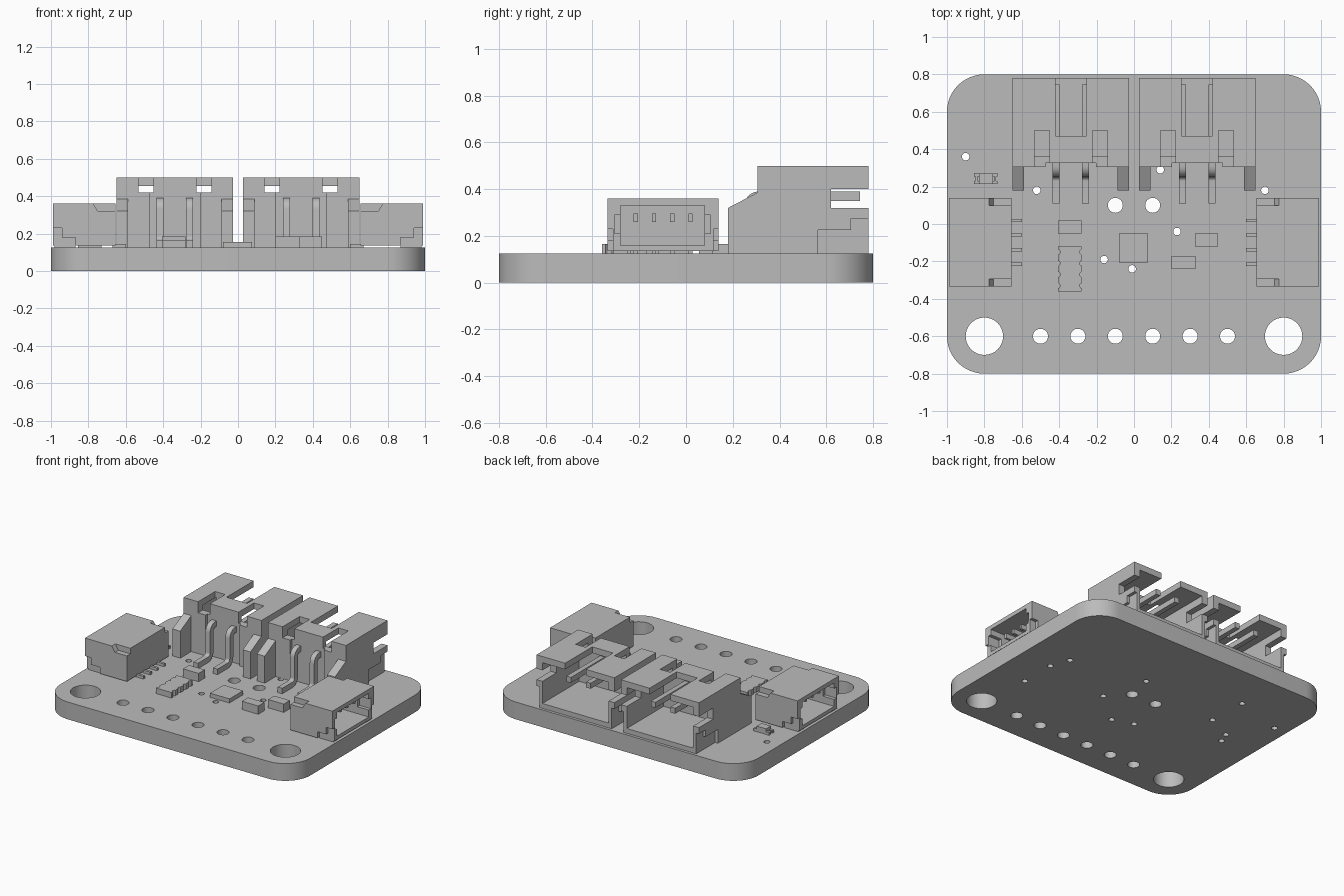
import bpy, bmesh, math
from mathutils import Matrix, Vector

if "Cube" in bpy.data.objects:
    bpy.data.objects.remove(bpy.data.objects["Cube"], do_unlink=True)

grey = bpy.data.materials.new("plain_grey")
grey.use_nodes = True
grey.diffuse_color = (0.5, 0.5, 0.5, 1)
grey.node_tree.nodes["Principled BSDF"].inputs["Base Color"].default_value = (0.5, 0.5, 0.5, 1)

TOP = 0.125  # top surface of the board


def finish(bm, name):
    bmesh.ops.recalc_face_normals(bm, faces=bm.faces)
    mesh = bpy.data.meshes.new(name)
    bm.to_mesh(mesh)
    bm.free()
    mesh.materials.append(grey)
    obj = bpy.data.objects.new(name, mesh)
    bpy.context.collection.objects.link(obj)
    return obj


def box(name, x0, x1, y0, y1, z0, z1):
    bm = bmesh.new()
    size = Matrix.Diagonal((x1 - x0, y1 - y0, z1 - z0, 1))
    mid = Matrix.Translation(((x0 + x1) / 2, (y0 + y1) / 2, (z0 + z1) / 2))
    bmesh.ops.create_cube(bm, size=1, matrix=mid @ size)
    return finish(bm, name)


def prism(name, pts, axis, a, b):
    """Extrude a 2D profile along an axis; points are given in the other two axes."""
    bm = bmesh.new()
    verts = []
    for p in pts:
        co = list(p)
        co.insert("xyz".index(axis), a)
        verts.append(bm.verts.new(co))
    face = bm.faces.new(verts)
    ext = bmesh.ops.extrude_face_region(bm, geom=[face])
    move = Vector([(b - a) if c == axis else 0 for c in "xyz"])
    bmesh.ops.translate(bm, vec=move, verts=[v for v in ext["geom"] if isinstance(v, bmesh.types.BMVert)])
    return finish(bm, name)


def cylinder(name, x, y, r):
    bm = bmesh.new()
    bmesh.ops.create_cone(bm, cap_ends=True, segments=32, radius1=r, radius2=r, depth=1,
                          matrix=Matrix.Translation((x, y, 0)))
    return finish(bm, name)


def cut(obj, cutters):
    """Subtract the cutters, bake the result and remove them."""
    for c in cutters:
        c.hide_render = True
        mod = obj.modifiers.new("cut", "BOOLEAN")
        mod.operation, mod.solver, mod.object = "DIFFERENCE", "EXACT", c
    deps = bpy.context.evaluated_depsgraph_get()
    baked = bpy.data.meshes.new_from_object(obj.evaluated_get(deps))
    obj.modifiers.clear()
    obj.data = baked
    for c in cutters:
        bpy.data.objects.remove(c, do_unlink=True)
    return obj


def smooth(obj):
    bpy.ops.object.select_all(action="DESELECT")
    obj.select_set(True)
    bpy.context.view_layer.objects.active = obj
    bpy.ops.object.shade_smooth_by_angle(angle=math.radians(30))


# Board with rounded corners, mounting holes, header holes and vias
outline = []
for i, (sx, sy) in enumerate([(1, 1), (-1, 1), (-1, -1), (1, -1)]):
    for k in range(13):
        t = math.pi / 2 * (i + k / 12)
        outline.append((0.8 * sx + 0.2 * math.cos(t), 0.6 * sy + 0.2 * math.sin(t)))
board = prism("board", outline, "z", 0, TOP)
vias = [(-.9, .36), (-.52, .18), (.14, .29), (.7, .18), (.23, -.04), (-.16, -.19), (-.01, -.24),
        (.75, -.22), (.75, .04), (-.53, .47), (-.71, .09), (-.74, .01)]
holes = [cylinder("hole", s * 0.8, -0.6, 0.1) for s in (-1, 1)]
holes += [cylinder("hole", s * 0.1, 0.1, 0.04) for s in (-1, 1)]
holes += [cylinder("hole", -0.5 + 0.2 * i, -0.6, 0.04) for i in range(6)]
holes += [cylinder("hole", x, y, 0.02) for x, y in vias]
cut(board, holes)
smooth(board)


# Small four-pin sockets on both sides
def side_socket(s, tag):
    def sbox(name, x0, x1, *rest):
        return box(name, min(s * x0, s * x1), max(s * x0, s * x1), *rest)

    shell = sbox(tag + "_socket_shell", 0.655, 0.99, -0.335, 0.14, 0.135, 0.36)
    cutters = [sbox("cavity", 0.73, 1.1, -0.28, 0.08, 0.16, 0.33),
               sbox("cavity_sides", 0.9, 1.1, -0.305, 0.105, 0.21, 0.29)]
    for y0, y1 in ((-0.4, -0.312), (0.117, 0.2)):
        steps = [(0.87, 0.1), (0.87, 0.18), (0.94, 0.18), (0.94, 0.23), (1.1, 0.23), (1.1, 0.1)]
        cutters.append(prism("step", [(s * x, z) for x, z in steps], "y", y0, y1))
    for y0, y1 in ((-0.4, -0.295), (0.1, 0.2)):
        notch = [(0.6, 0.32), (0.75, 0.32), (0.775, 0.36), (0.775, 0.4), (0.6, 0.4)]
        cutters.append(prism("notch", [(s * x, z) for x, z in notch], "y", y0, y1))
    cut(shell, cutters)
    for i in range(4):
        y = -0.215 + 0.078 * i
        sbox(f"{tag}_socket_lead_{i}", 0.6, 0.67, y - 0.009, y + 0.009, TOP, 0.145)
        sbox(f"{tag}_socket_contact_{i}", 0.72, 0.92, y - 0.009, y + 0.009, 0.26, 0.295)
    for j, (y0, y1) in enumerate(((-0.31, -0.25), (0.055, 0.115))):
        sbox(f"{tag}_socket_tab_{j}", 0.87, 0.98, y0, y1, TOP, 0.14)


side_socket(1, "left")
side_socket(-1, "right")


# Tall two-pin sockets along the back edge
def back_socket(c, tag):
    side = [(0.18, TOP), (0.18, 0.32), (0.305, 0.385), (0.305, 0.5), (0.78, 0.5), (0.78, TOP)]
    shell = prism(tag + "_back_socket_shell", side, "x", c - 0.312, c + 0.312)
    cutters = [
        box("cavity", c - 0.265, c + 0.265, 0.36, 0.9, 0.16, 0.455),
        box("between_wings", c - 0.25, c + 0.25, 0.1, 0.305, 0.05, 0.6),
        box("wall_recess", c - 0.135, c + 0.135, 0.29, 0.325, 0.05, 0.6),
        box("top_slot", c - 0.083, c + 0.083, 0.47, 0.9, 0.4, 0.6),
    ]
    for s in (-1, 1):
        w = c + s * 0.155
        cutters.append(box("top_window", w - 0.04, w + 0.04, 0.2, 0.5, 0.42, 0.6))
        e = c + s * 0.312
        cutters.append(box("side_window", e - 0.08, e + 0.08, 0.62, 0.9, 0.32, 0.4))
        low = [(0.565, 0.1), (0.565, 0.225), (0.705, 0.225), (0.705, 0.275), (0.9, 0.275), (0.9, 0.1)]
        cutters.append(prism("low_step", low, "x", e - 0.022, e + 0.022))
    cut(shell, cutters)
    # Bent pins: straight in the cavity, down the wall, then a flat foot
    for i, x in enumerate((c - 0.079, c + 0.079)):
        outer, inner = [(0.745, 0.39)], [(0.745, 0.35)]
        for k in range(7):
            t = math.pi / 2 * (1 + k / 6)
            for path, r in ((outer, 0.06), (inner, 0.02)):
                path.append((0.31 + r * math.cos(t), 0.33 + r * math.sin(t)))
        for k in range(7):
            t = -math.pi / 2 * k / 6
            for path, r in ((outer, 0.02), (inner, 0.06)):
                path.append((0.23 + r * math.cos(t), 0.185 + r * math.sin(t)))
        outer.append((0.11, 0.165))
        inner.append((0.11, 0.125))
        pin = prism(f"{tag}_back_socket_pin_{i}", outer + inner[::-1], "x", x - 0.018, x + 0.018)
        smooth(pin)


back_socket(0.338, "left")
back_socket(-0.338, "right")

# Surface parts
box("sensor_chip", -0.08, 0.075, -0.205, -0.05, TOP, 0.155)
box("capacitor_a", -0.405, -0.28, -0.05, 0.02, TOP, 0.185)
box("capacitor_b", 0.325, 0.45, -0.12, -0.05, TOP, 0.185)
box("capacitor_c", 0.2, 0.33, -0.24, -0.17, TOP, 0.185)

# Resistor array with scalloped long sides
array = box("resistor_array", -0.405, -0.28, -0.36, -0.12, TOP, 0.165)
cut(array, [cylinder("scallop", x, -0.33 + 0.06 * i, 0.014) for x in (-0.409, -0.276) for i in range(4)])

# Indicator lamp with end terminals
box("lamp_body", -0.83, -0.755, 0.215, 0.27, TOP, 0.165)
for i, (x0, x1) in enumerate(((-0.855, -0.83), (-0.755, -0.73))):
    for j, y in enumerate((0.222, 0.263)):
        box(f"lamp_terminal_{i}_{j}", x0, x1, y - 0.009, y + 0.009, TOP, 0.145)
    box(f"lamp_end_{i}", x0 + 0.008, x1 - 0.008, 0.231, 0.254, TOP, 0.145)
